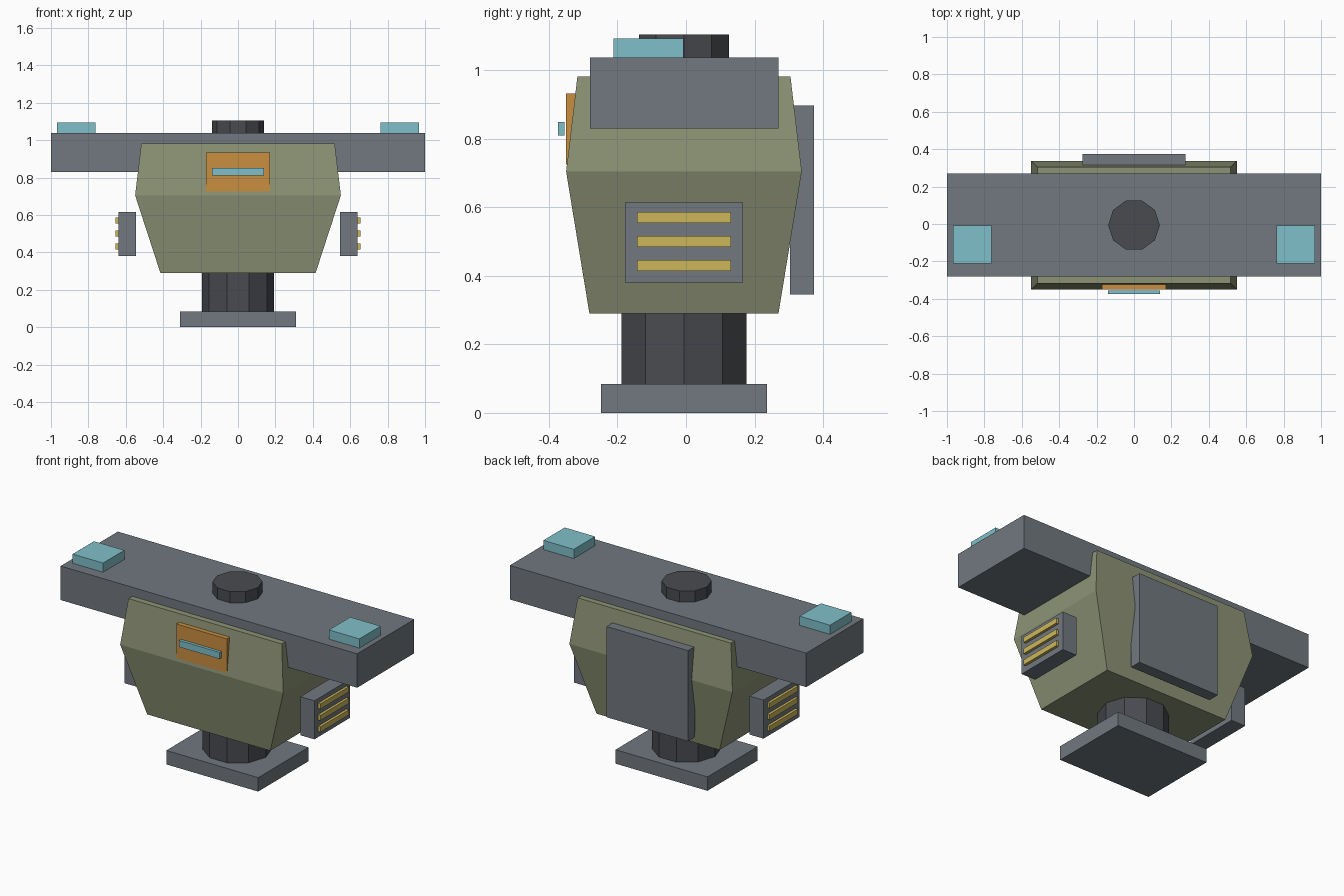
import bpy, bmesh, math

if "Cube" in bpy.data.objects:
    bpy.data.objects.remove(bpy.data.objects["Cube"])


def material(name, rgb):
    # Convert 8-bit sRGB to the linear values used by diffuse_color
    lin = [((c / 255 + 0.055) / 1.055) ** 2.4 for c in rgb]
    m = bpy.data.materials.new(name)
    m.diffuse_color = (*lin, 1)
    m.use_nodes = True
    m.node_tree.nodes["Principled BSDF"].inputs["Base Color"].default_value = m.diffuse_color
    return m


GREY = material("steel grey", (113, 120, 127))
DARK = material("dark metal", (73, 75, 80))
OLIVE = material("olive", (140, 147, 117))
CYAN = material("pale cyan", (128, 192, 202))
ORANGE = material("orange", (201, 143, 64))
YELLOW = material("mustard", (203, 182, 90))
YC = -0.006  # depth of the shared centre axis


def finish(name, bm, mat):
    bmesh.ops.recalc_face_normals(bm, faces=bm.faces)
    mesh = bpy.data.meshes.new(name)
    bm.to_mesh(mesh)
    bm.free()
    mesh.materials.append(mat)
    ob = bpy.data.objects.new(name, mesh)
    bpy.context.collection.objects.link(ob)
    return ob


def loft(name, rings, mat):
    """Closed solid through equal-length rings of points."""
    bm = bmesh.new()
    vs = [[bm.verts.new(p) for p in ring] for ring in rings]
    n = len(vs[0])
    for a, b in zip(vs, vs[1:]):
        for i in range(n):
            j = (i + 1) % n
            bm.faces.new((a[i], a[j], b[j], b[i]))
    bm.faces.new(vs[0][::-1])
    bm.faces.new(vs[-1])
    return finish(name, bm, mat)


def rect(x0, x1, y0, y1, z):
    return [(x0, y0, z), (x1, y0, z), (x1, y1, z), (x0, y1, z)]


def box(name, x, y, z, mat):
    return loft(name, [rect(*x, *y, z[0]), rect(*x, *y, z[1])], mat)


def decagon(name, r, z0, z1, mat):
    ring = [(r * math.cos(i * math.pi / 5), YC + r * math.sin(i * math.pi / 5)) for i in range(10)]
    return loft(name, [[(x, y, z) for x, y in ring] for z in (z0, z1)], mat)


# Stand: square foot and ten-sided column
box("foot_plate", (-0.31, 0.31), (-0.248, 0.236), (0, 0.085), GREY)
decagon("column", 0.192, 0.08, 0.3, DARK)

# Faceted body, widest at the waist
loft("body", [rect(-w, w, YC - d, YC + d, z) for w, d, z in
              ((0.415, 0.276, 0.29), (0.55, 0.344, 0.705), (0.517, 0.311, 0.982))], OLIVE)

# Long crossbar with a cap on top
box("crossbar", (-1, 1), (-0.28, 0.27), (0.83, 1.037), GREY)
decagon("top_cap", 0.138, 1.03, 1.105, DARK)

# Front plate with its light strip, and the back panel
box("front_plate", (-0.17, 0.17), (-0.351, -0.305), (0.725, 0.933), ORANGE)
box("front_light", (-0.138, 0.138), (-0.373, -0.355), (0.81, 0.85), CYAN)
box("back_panel", (-0.275, 0.275), (0.304, 0.373), (0.345, 0.898), GREY)

# Mirrored side vents with slats, and the pads on the crossbar ends
for side, s in (("left", -1), ("right", 1)):
    def span(a, b):
        return tuple(sorted((s * a, s * b)))
    box(side + "_vent", span(0.545, 0.64), (-0.178, 0.167), (0.38, 0.615), GREY)
    for i in range(3):
        z = 0.431 + 0.07 * i
        box(f"{side}_slat_{i + 1}", span(0.63, 0.656), (-0.143, 0.131),
            (z - 0.016, z + 0.016), YELLOW)
    box(side + "_pad", span(0.762, 0.967), (-0.212, -0.007), (1.035, 1.093), CYAN)
